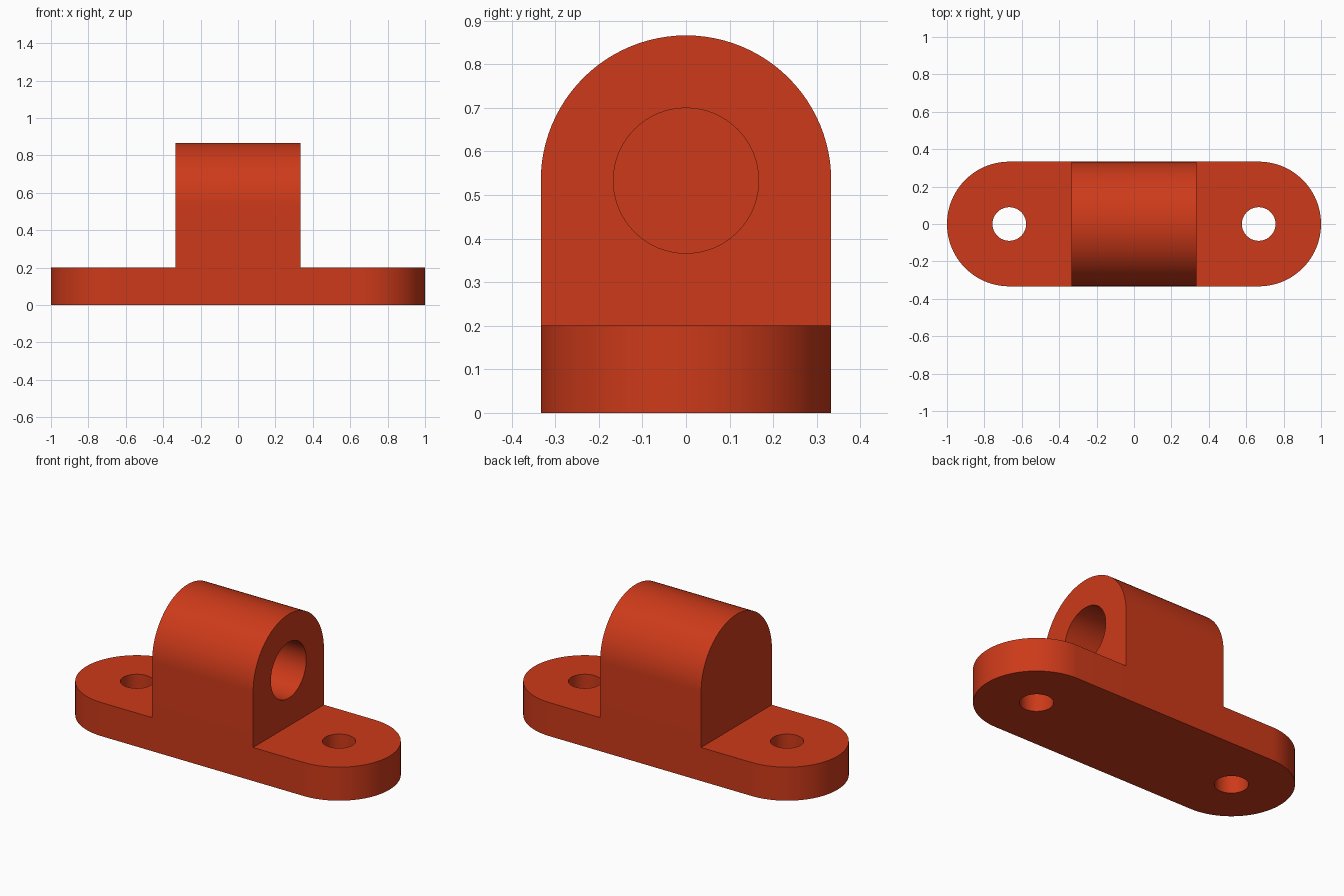
import bpy, bmesh
from math import sin, cos, pi, radians
from mathutils import Vector

if "Cube" in bpy.data.objects:
    bpy.data.objects.remove(bpy.data.objects["Cube"])

R = 1 / 3          # half width of the base and block
BASE_H = 0.2
AXIS_Z = 0.533     # height of the bore axis


def arc(cx, cy, r, a0, a1, n=48):
    return [(cx + r * cos(a0 + (a1 - a0) * i / n), cy + r * sin(a0 + (a1 - a0) * i / n))
            for i in range(n + 1)]


def prism(name, profile, along, start, end):
    """Extrude a profile along z (points are x, y) or along x (points are y, z)."""
    place = (lambda a, b: (a, b, start)) if along == "z" else (lambda a, b: (start, a, b))
    step = Vector((0, 0, end - start)) if along == "z" else Vector((end - start, 0, 0))
    bm = bmesh.new()
    face = bm.faces.new([bm.verts.new(place(a, b)) for a, b in profile])
    ext = bmesh.ops.extrude_face_region(bm, geom=[face])
    bmesh.ops.translate(bm, vec=step, verts=[v for v in ext["geom"] if isinstance(v, bmesh.types.BMVert)])
    bmesh.ops.recalc_face_normals(bm, faces=bm.faces)
    mesh = bpy.data.meshes.new(name)
    bm.to_mesh(mesh)
    bm.free()
    obj = bpy.data.objects.new(name, mesh)
    bpy.context.collection.objects.link(obj)
    return obj


def combine(target, other, operation):
    mod = target.modifiers.new(other.name, "BOOLEAN")
    mod.operation, mod.solver, mod.object = operation, "EXACT", other
    bpy.context.view_layer.objects.active = target
    bpy.ops.object.modifier_apply(modifier=mod.name)
    bpy.data.objects.remove(other)


# Rounded base plate
bracket = prism("mounting_bracket",
                arc(2 * R, 0, R, -pi / 2, pi / 2) + arc(-2 * R, 0, R, pi / 2, 3 * pi / 2),
                "z", 0, BASE_H)

# Arched block
block = prism("arched_block", [(-R, 0), (R, 0)] + arc(0, AXIS_Z, R, 0, pi), "x", -R, R)
combine(bracket, block, "UNION")

# Screw holes through the plate
for side in (-1, 1):
    hole = prism("screw_hole", arc(side * 2 * R, 0, 0.09, 0, 2 * pi)[:-1], "z", -0.1, 0.3)
    combine(bracket, hole, "DIFFERENCE")

# Blind bore from the right side
bore = prism("blind_bore", arc(0, AXIS_Z, R / 2, 0, 2 * pi, 64)[:-1], "x", -R / 2, 0.5)
combine(bracket, bore, "DIFFERENCE")

# Finish
paint = bpy.data.materials.new("red_orange_paint")
paint.diffuse_color = (0.61, 0.042, 0.01, 1)
paint.use_nodes = True
paint.node_tree.nodes["Principled BSDF"].inputs["Base Color"].default_value = paint.diffuse_color
bracket.data.materials.clear()
bracket.data.materials.append(paint)
bracket.select_set(True)
bpy.context.view_layer.objects.active = bracket
bpy.ops.object.shade_smooth_by_angle(angle=radians(30))
